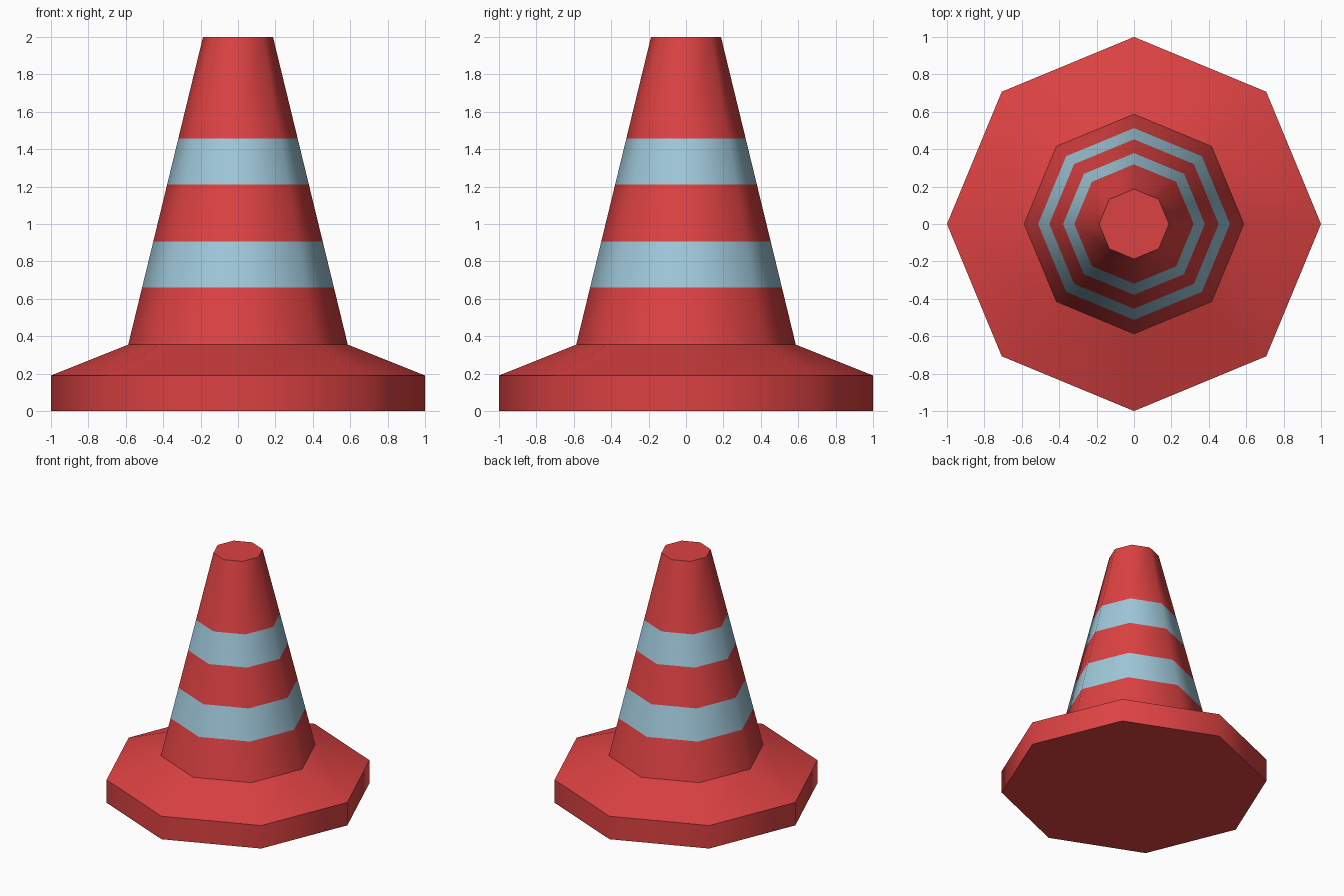
import bpy, bmesh, math

if "Cube" in bpy.data.objects:
    bpy.data.objects.remove(bpy.data.objects["Cube"])

SIDES = 8


def material(name, color):
    m = bpy.data.materials.new(name)
    m.diffuse_color = (*color, 1.0)
    m.use_nodes = True
    m.node_tree.nodes["Principled BSDF"].inputs["Base Color"].default_value = m.diffuse_color
    return m


red = material("cone red", (0.72, 0.054, 0.055))
blue = material("pale blue stripe", (0.35, 0.58, 0.70))


def lathe(name, profile, stripes=(), cap_bottom=False, cap_top=False):
    """Eight-sided turned shape from (radius, height) points, listed upwards."""
    bm = bmesh.new()
    rings = [[bm.verts.new((r * math.cos(k * math.tau / SIDES),
                            r * math.sin(k * math.tau / SIDES), z))
              for k in range(SIDES)] for r, z in profile]
    for i, (low, high) in enumerate(zip(rings, rings[1:])):
        for k in range(SIDES):
            n = (k + 1) % SIDES
            f = bm.faces.new((low[k], low[n], high[n], high[k]))
            f.smooth = True
            f.material_index = int(i in stripes)
    if cap_bottom:
        bm.faces.new(rings[0][::-1])
    if cap_top:
        bm.faces.new(rings[-1])
    # sides blend around the axis, while real bends in the profile stay crisp
    bm.normal_update()
    for e in bm.edges:
        level = abs(e.verts[0].co.z - e.verts[1].co.z) < 1e-5
        if level and len(e.link_faces) == 2 and e.calc_face_angle() > 0.1:
            e.smooth = False
    mesh = bpy.data.meshes.new(name)
    bm.to_mesh(mesh)
    bm.free()
    mesh.materials.append(red)
    mesh.materials.append(blue)
    ob = bpy.data.objects.new(name, mesh)
    bpy.context.collection.objects.link(ob)
    return ob


# Base: upright rim with a sloping top
lathe("base", [(1, 0), (1, 0.19), (0.587, 0.355)], cap_bottom=True)

# Cone: straight taper cut at the stripe heights
Z0, Z1, R0, R1 = 0.355, 2.0, 0.587, 0.187
heights = [Z0, 0.66, 0.907, 1.21, 1.457, Z1]
taper = [(R0 + (R1 - R0) * (z - Z0) / (Z1 - Z0), z) for z in heights]
lathe("striped_cone", taper, stripes=(1, 3), cap_top=True)
